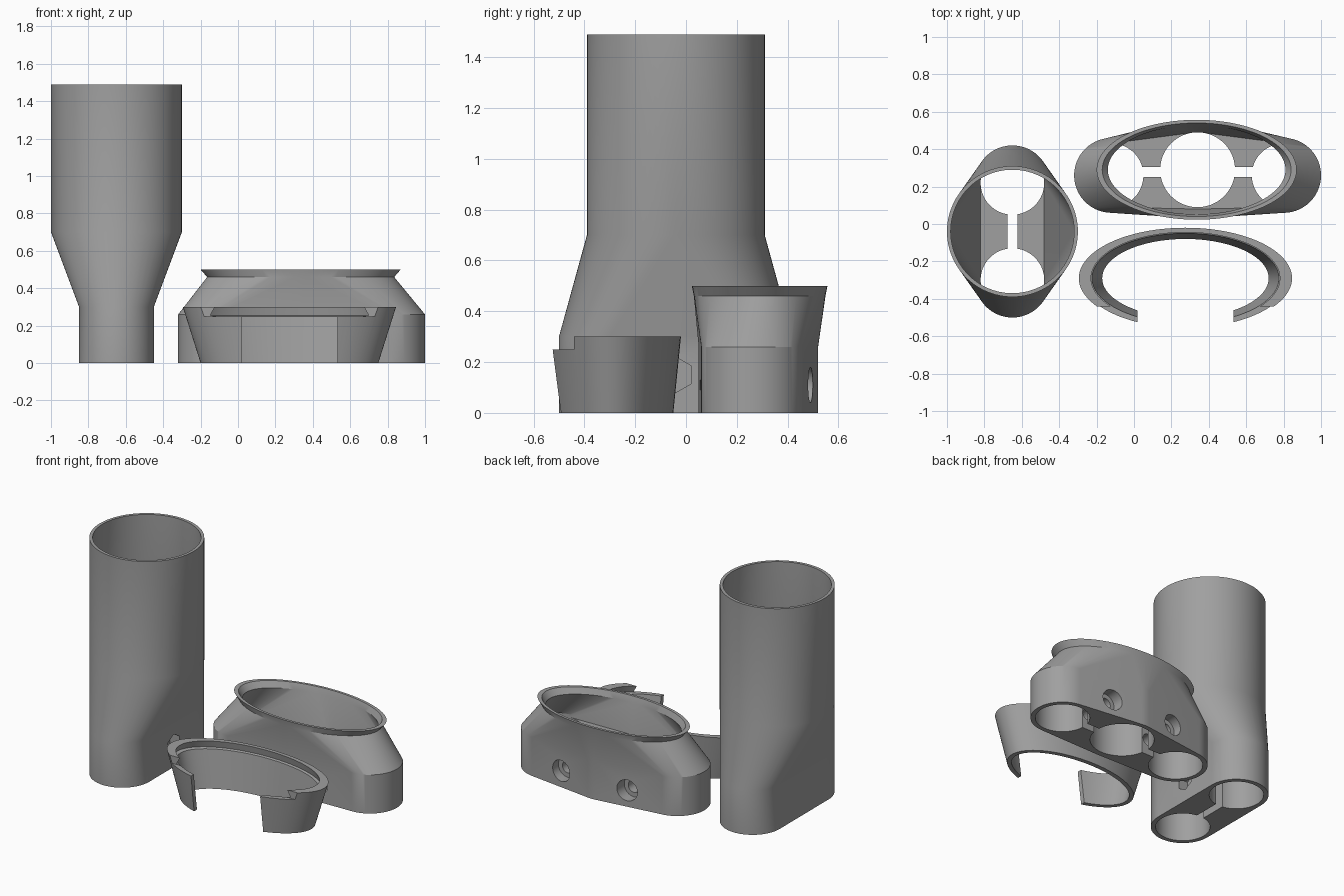
import bpy, bmesh, math
from mathutils import Matrix

if "Cube" in bpy.data.objects:
    bpy.data.objects.remove(bpy.data.objects["Cube"], do_unlink=True)

grey = bpy.data.materials.new("plain grey")
grey.use_nodes = True
colour = (0.35, 0.35, 0.35, 1)
grey.diffuse_color = colour
grey.node_tree.nodes["Principled BSDF"].inputs["Base Color"].default_value = colour


def finish(name, bm):
    bmesh.ops.recalc_face_normals(bm, faces=bm.faces[:])
    mesh = bpy.data.meshes.new(name)
    bm.to_mesh(mesh)
    bm.free()
    mesh.materials.append(grey)
    ob = bpy.data.objects.new(name, mesh)
    bpy.context.collection.objects.link(ob)
    return ob


def oval(x, y, z, a, b, n=96):
    """Points of a level ellipse."""
    return [(x + a * math.cos(2 * math.pi * i / n), y + b * math.sin(2 * math.pi * i / n), z)
            for i in range(n)]


def hull(name, *rings):
    """Convex solid wrapped around several rings."""
    bm = bmesh.new()
    for p in [p for ring in rings for p in ring]:
        bm.verts.new(p)
    res = bmesh.ops.convex_hull(bm, input=bm.verts[:])
    spare = {v for v in res["geom_interior"] + res["geom_unused"]
             if isinstance(v, bmesh.types.BMVert)}
    bmesh.ops.delete(bm, geom=list(spare), context="VERTS")
    bmesh.ops.dissolve_limit(bm, angle_limit=0.001, verts=bm.verts[:], edges=bm.edges[:])
    return finish(name, bm)


def box(x0, x1, y0, y1, z0, z1):
    return hull("cutter", [(x, y, z) for x in (x0, x1) for y in (y0, y1) for z in (z0, z1)])


def rod(centre, axis, r, length, sides=48):
    """Bar along x or y, centred on a point."""
    bm = bmesh.new()
    bmesh.ops.create_cone(bm, cap_ends=True, segments=sides, radius1=r, radius2=r, depth=length)
    bm.transform(Matrix.Rotation(math.pi / 2, 4, "Z"))
    turn = Matrix.Rotation(math.pi / 2, 4, "Y" if axis == "x" else "X")
    if sides == 6:  # points of the nut pocket lie level
        turn = turn @ Matrix.Rotation(math.pi / 2 if axis == "y" else 0, 4, "Z")
    bm.transform(Matrix.Translation(centre) @ turn)
    return finish("cutter", bm)


def combine(ob, tools, how):
    for tool in tools:
        mod = ob.modifiers.new("cut", "BOOLEAN")
        mod.operation, mod.solver, mod.object = how, "EXACT", tool
        bpy.context.view_layer.update()
        bpy.context.view_layer.objects.active = ob
        bpy.ops.object.modifier_apply(modifier=mod.name)
        bpy.data.objects.remove(tool, do_unlink=True)


def smooth(ob):
    bpy.ops.object.select_all(action="DESELECT")
    ob.select_set(True)
    bpy.context.view_layer.objects.active = ob
    bpy.ops.object.shade_smooth_by_angle(angle=math.radians(25))


# Tall tube on a two-bore base
tx, ty = -0.65, -0.04


def pair(z, r):
    return oval(tx, ty - 0.26, z, r, r) + oval(tx, ty + 0.26, z, r, r)


def ring(z, r):
    return oval(tx, ty, z, r, r)


tube = hull("tall_tube", pair(0, 0.2), pair(0.3, 0.2))
combine(tube, [hull("taper", pair(0.3, 0.2), ring(0.7, 0.35)),
               hull("barrel", ring(0.7, 0.35), ring(1.49, 0.35))], "UNION")
combine(tube, [hull("cutter", pair(0.3, 0.17), ring(0.7, 0.33)),
               hull("cutter", ring(0.7, 0.33), ring(1.6, 0.33))], "DIFFERENCE")
bores = [hull("cutter", oval(tx, ty + s * 0.26, -0.1, 0.17, 0.17),
              oval(tx, ty + s * 0.26, 0.32, 0.17, 0.17)) for s in (-1, 1)]
slot = box(tx - 0.026, tx + 0.026, ty - 0.2, ty + 0.2, -0.1, 0.32)
bolt = [rod((tx, ty, 0.15), "x", 0.04, 0.6),
        rod((tx - 0.2, ty, 0.15), "x", 0.07, 0.14),
        rod((tx + 0.2, ty, 0.15), "x", 0.07, 0.14, 6)]
combine(tube, bores + [slot] + bolt, "DIFFERENCE")
smooth(tube)

# Wide three-bore socket with a flared oval lip
sx, sy = 0.34, 0.285


def trio(z, inset=0.0):
    pts = oval(sx, sy, z, 0.235 - inset, 0.235 - inset)
    for s in (-1, 1):
        pts += oval(sx + s * 0.46, 0.26, z, 0.2 - inset, 0.2 - inset)
    return pts


def rim(z, a, b):
    return oval(sx - 0.005, sy + 0.005, z, a, b)


socket = hull("wide_socket", trio(0), trio(0.26))
combine(socket, [hull("shoulder", trio(0.26), rim(0.46, 0.5, 0.259)),
                 hull("lip", rim(0.46, 0.5, 0.259), rim(0.5, 0.535, 0.267))], "UNION")
combine(socket, [hull("cutter", trio(0.26, 0.03), rim(0.46, 0.475, 0.238)),
                 hull("cutter", rim(0.46, 0.475, 0.238), rim(0.52, 0.52, 0.256))], "DIFFERENCE")
bores = [hull("cutter", oval(x, y, -0.1, r, r), oval(x, y, 0.28, r, r))
         for x, y, r in ((sx - 0.46, 0.26, 0.17), (sx, 0.29, 0.2), (sx + 0.46, 0.26, 0.17))]
cuts = []
for s in (-1, 1):
    bx = sx + s * 0.245
    cuts += [box(bx - 0.09, bx + 0.09, 0.25, 0.305, -0.1, 0.28),
             rod((bx, 0.28, 0.11), "y", 0.04, 0.7),
             rod((bx, 0.49, 0.11), "y", 0.07, 0.14),
             rod((bx, 0.06, 0.11), "y", 0.07, 0.14, 6)]
combine(socket, bores + cuts, "DIFFERENCE")
smooth(socket)

# Open tapered clip with a grooved inner edge
cx, cy = 0.275, -0.29
profile = [(0, 0.475, 0.24), (0.3, 0.57, 0.27), (0.3, 0.505, 0.245),
           (0.255, 0.525, 0.254), (0.25, 0.5, 0.24), (0, 0.445, 0.21)]
bm = bmesh.new()
loops = [[bm.verts.new(p) for p in oval(cx, cy, z, a, b, 128)] for z, a, b in profile]
for k, low in enumerate(loops):
    high = loops[(k + 1) % len(loops)]
    for i in range(128):
        j = (i + 1) % 128
        bm.faces.new((low[i], low[j], high[j], high[i]))
clip = finish("open_clip", bm)
combine(clip, [box(0.018, 0.532, -0.8, cy, -0.1, 0.5),
               box(-0.5, 1.1, -0.8, -0.44, 0.25, 0.5)], "DIFFERENCE")
smooth(clip)
